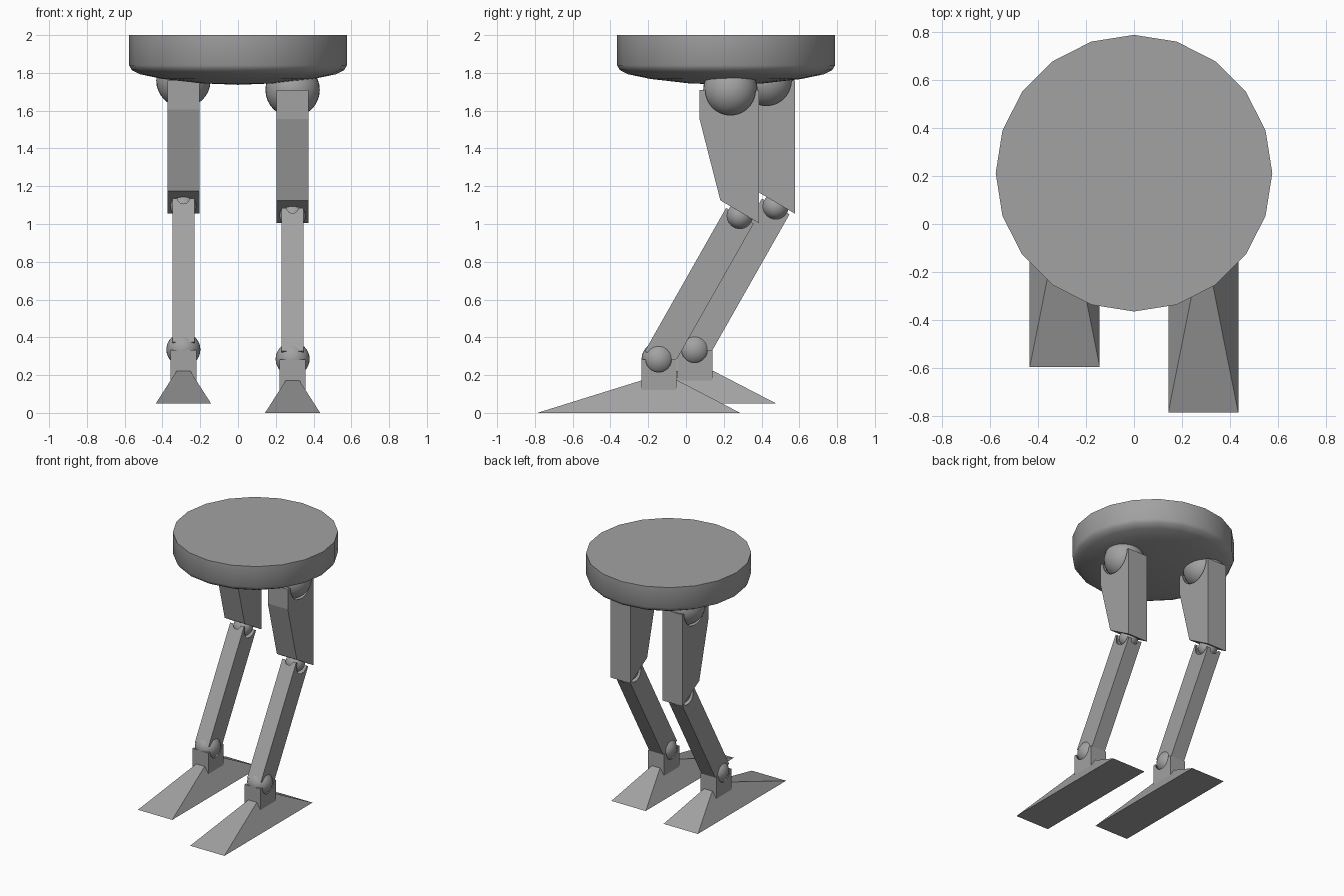
import bpy, bmesh, math
from mathutils import Vector

if "Cube" in bpy.data.objects:
    bpy.data.objects.remove(bpy.data.objects["Cube"])

grey = bpy.data.materials.new("grey")
grey.diffuse_color = (0.36, 0.36, 0.36, 1)
grey.use_nodes = True
grey.node_tree.nodes["Principled BSDF"].inputs["Base Color"].default_value = grey.diffuse_color


def finish(name, bm, smooth=False):
    bmesh.ops.recalc_face_normals(bm, faces=bm.faces)
    me = bpy.data.meshes.new(name)
    bm.to_mesh(me)
    bm.free()
    me.materials.append(grey)
    ob = bpy.data.objects.new(name, me)
    bpy.context.collection.objects.link(ob)
    if smooth:
        bpy.ops.object.select_all(action='DESELECT')
        ob.select_set(True)
        bpy.context.view_layer.objects.active = ob
        bpy.ops.object.shade_smooth_by_angle(angle=math.radians(35))
    return ob


def ball(name, center, r):
    bm = bmesh.new()
    bmesh.ops.create_uvsphere(bm, u_segments=32, v_segments=16, radius=1)
    r = Vector(r) if isinstance(r, tuple) else Vector((r, r, r))
    for v in bm.verts:
        v.co = Vector(center) + v.co * r
    return finish(name, bm, True)


def prism(name, profile, x, half):
    """Side profile of (y, z) points extruded across x."""
    bm = bmesh.new()
    face = bm.faces.new([bm.verts.new((x - half, y, z)) for y, z in profile])
    ext = bmesh.ops.extrude_face_region(bm, geom=[face])
    for v in ext["geom"]:
        if isinstance(v, bmesh.types.BMVert):
            v.co.x += 2 * half
    return finish(name, bm)


def socket(ob, center, r):
    """Scoop a ball socket out of a part."""
    cutter = ball(ob.name + "_cutter", center, r)
    cutter.hide_render = True
    cutter.hide_set(True)
    m = ob.modifiers.new("socket", 'BOOLEAN')
    m.operation = 'DIFFERENCE'
    m.solver = 'EXACT'
    m.object = cutter
    bpy.context.view_layer.update()
    # bake the cut and drop the cutter
    dg = bpy.context.evaluated_depsgraph_get()
    me = bpy.data.meshes.new_from_object(ob.evaluated_get(dg))
    ob.modifiers.clear()
    ob.data = me
    bpy.data.objects.remove(cutter)


# Round seat with a domed underside
def seat():
    rings = [(0.577, 2.0), (0.577, 1.84), (0.562, 1.815), (0.52, 1.793),
             (0.4, 1.768), (0.2, 1.745)]
    n = 20
    bm = bmesh.new()
    loops = [[bm.verts.new((r * math.cos(2 * math.pi * i / n),
                            0.212 + r * math.sin(2 * math.pi * i / n), z))
              for i in range(n)] for r, z in rings]
    bm.faces.new(loops[0])
    for a, b in zip(loops, loops[1:]):
        for i in range(n):
            j = (i + 1) % n
            bm.faces.new((a[i], a[j], b[j], b[i]))
    tip = bm.verts.new((0, 0.212, 1.737))
    for i in range(n):
        bm.faces.new((loops[-1][i], loops[-1][(i + 1) % n], tip))
    finish("seat", bm, True)


# Wedge foot: wide base rising to a small flat top
def foot(name, x, dy, dz):
    bm = bmesh.new()
    rects = [(0.146, -0.787, 0.287, 0.0), (0.036, -0.235, -0.045, 0.172)]
    lo, hi = [[bm.verts.new((x + sx * h, y + dy, z + dz)) for sx, y in
               ((-1, y0), (1, y0), (1, y1), (-1, y1))] for h, y0, y1, z in rects]
    bm.faces.new(lo)
    bm.faces.new(hi)
    for i in range(4):
        j = (i + 1) % 4
        bm.faces.new((lo[i], lo[j], hi[j], hi[i]))
    finish(name, bm)


def leg(side, x, dy, dz):
    def at(y, z):
        return Vector((x, y + dy, z + dz))

    def shift(pts):
        return [(y + dy, z + dz) for y, z in pts]

    hip, knee, ankle = at(0.235, 1.71), at(0.285, 1.043), at(-0.145, 0.285)
    # thigh and hip
    thigh = prism(side + "_thigh", shift([(0.072, 1.71), (0.072, 1.555), (0.182, 1.125),
                                          (0.386, 1.005), (0.386, 1.71)]), x, 0.085)
    socket(thigh, hip, (0.2, 0.148, 0.148))
    ball(side + "_hip_ball", hip, 0.144)
    # shin slanting from knee to ankle
    d = (knee - ankle).normalized()
    s = Vector((0, d.z, -d.y)) * 0.084
    pts = [(p.y, p.z) for p in (knee - s, knee + s, ankle + s, ankle - s)]
    shin = prism(side + "_shin", pts, x, 0.059)
    socket(shin, knee, 0.09)
    ball(side + "_knee_ball", knee, 0.069)
    # ankle block and ball
    block = prism(side + "_ankle_block", shift([(-0.235, 0.11), (-0.05, 0.11),
                                                (-0.05, 0.283), (-0.235, 0.283)]), x, 0.068)
    socket(block, ankle, (0.105, 0.091, 0.091))
    ball(side + "_ankle_ball", ankle, 0.09)
    foot(side + "_foot", x, dy, dz)


seat()
leg("right", 0.289, 0.0, 0.0)
leg("left", -0.289, 0.19, 0.05)
